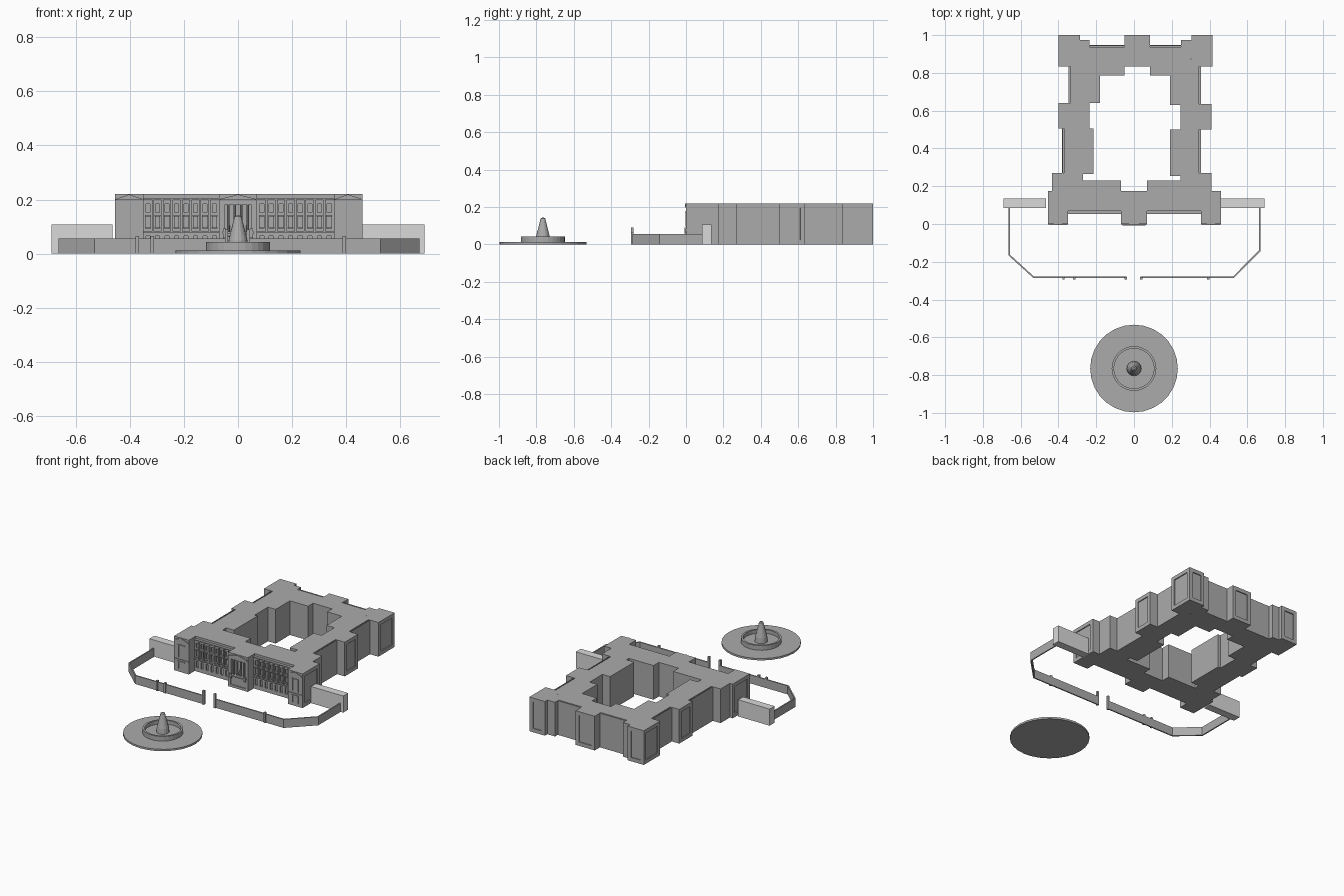
import bpy, bmesh
from mathutils import Vector

if "Cube" in bpy.data.objects:
    bpy.data.objects.remove(bpy.data.objects["Cube"], do_unlink=True)


def material(name, value):
    m = bpy.data.materials.new(name)
    m.use_nodes = True
    col = (value, value, value, 1)
    m.diffuse_color = col
    m.node_tree.nodes["Principled BSDF"].inputs["Base Color"].default_value = col
    return m


STONE = material("grey stone", 0.41)
PALE = material("pale grey stone", 0.7)
H = 0.22  # roof height


def finish(name, bm, mat=STONE):
    bmesh.ops.recalc_face_normals(bm, faces=bm.faces)
    me = bpy.data.meshes.new(name)
    bm.to_mesh(me)
    bm.free()
    me.materials.append(mat)
    ob = bpy.data.objects.new(name, me)
    bpy.context.scene.collection.objects.link(ob)
    return ob


def add_box(bm, x0, x1, y0, y1, z0, z1):
    vs = bmesh.ops.create_cube(bm, size=1)["verts"]
    for v in vs:
        v.co = Vector(((x0 + x1) / 2 + v.co.x * (x1 - x0),
                       (y0 + y1) / 2 + v.co.y * (y1 - y0),
                       (z0 + z1) / 2 + v.co.z * (z1 - z0)))
    return vs


def box(name, x0, x1, y0, y1, z0=0, z1=H, panels=(), mat=STONE, margin=0.034):
    """Box with a recessed panel on each face whose normal is listed."""
    bm = bmesh.new()
    add_box(bm, x0, x1, y0, y1, z0, z1)
    bm.normal_update()
    for d in panels:
        d = Vector(d)
        f = next(f for f in bm.faces if f.normal.dot(d) > 0.9)
        bmesh.ops.inset_region(bm, faces=[f], thickness=margin)
        ring = bmesh.ops.inset_region(bm, faces=[f], thickness=0.0005)
        for v in f.verts:
            v.co -= d * 0.006
    return finish(name, bm, mat)


LEFT, RIGHT, BACK, FRONT = (1, 0, 0), (-1, 0, 0), (0, 1, 0), (0, -1, 0)

# Pavilions and wings around the courtyard
box("front_corner_right", -0.455, -0.35, 0, 0.175, panels=[RIGHT])
box("front_corner_left", 0.355, 0.46, 0, 0.175, panels=[LEFT])
box("front_shoulder_right", -0.435, -0.27, 0.16, 0.27)
box("front_shoulder_left", 0.245, 0.41, 0.16, 0.27)
box("front_wing_right", -0.35, -0.07, 0.07, 0.23)
box("front_wing_left", 0.07, 0.355, 0.07, 0.23)
box("side_wing_right", -0.37, -0.215, 0.265, 0.505)
box("side_wing_left", 0.19, 0.345, 0.255, 0.5)
box("side_pavilion_right", -0.4, -0.235, 0.505, 0.64, panels=[RIGHT])
box("side_pavilion_left", 0.245, 0.41, 0.5, 0.635, panels=[LEFT])
box("rear_side_wing_right", -0.337, -0.18, 0.64, 0.87)
box("rear_side_wing_left", 0.19, 0.345, 0.63, 0.87)
box("rear_wing_right", -0.3, -0.05, 0.785, 0.937)
box("rear_wing_left", 0.085, 0.3, 0.785, 0.937)
box("rear_pavilion", -0.05, 0.085, 0.835, 1.0, panels=[BACK])
box("rear_corner_right", -0.4, -0.285, 0.835, 1.0, panels=[RIGHT, BACK])
box("rear_corner_left", 0.305, 0.415, 0.835, 1.0, panels=[LEFT, BACK])
box("rear_corner_shoulder_right", -0.285, -0.235, 0.875, 0.975)
box("rear_corner_shoulder_left", 0.25, 0.305, 0.875, 0.975)

# Outer wall skins with a narrow gutter behind the parapet
GAP = 0.19
for name, x0, x1, y0, y1 in [
    ("side_wall_right", -0.38, -0.37, 0.265, 0.505),
    ("side_wall_left", 0.345, 0.355, 0.255, 0.5),
    ("rear_side_wall_right", -0.347, -0.337, 0.64, 0.84),
    ("rear_side_wall_left", 0.345, 0.355, 0.63, 0.84),
    ("rear_wall_right", -0.25, -0.05, 0.937, 0.947),
    ("rear_wall_left", 0.085, 0.26, 0.937, 0.947),
]:
    box(name, x0, x1, y0, y1, 0, GAP)
    if x1 - x0 < 0.02:
        s = 1 if x0 > 0 else -1
        xo = x1 if s > 0 else x0
        box(name + "_parapet", min(xo, xo - s * 0.004), max(xo, xo - s * 0.004), y0, y1, GAP, H)
    else:
        box(name + "_parapet", x0, x1, y1 - 0.004, y1, GAP, H)


# Front wing facades: piers and bands that leave recessed windows
def facade(name, x0, x1):
    bm = bmesh.new()
    n = 8
    step = (x1 - x0) / n
    for z0, z1, y in [(0, 0.025, 0.06), (0.065, 0.095, 0.06), (0.138, 0.152, 0.06),
                      (0.183, 0.204, 0.06), (0.076, 0.082, 0.052), (0.2, 0.206, 0.053)]:
        add_box(bm, x0, x1, y, 0.07, z0, z1)
    for i in range(n + 1):
        c = x0 + i * step
        add_box(bm, max(x0, c - step * 0.28), min(x1, c + step * 0.28), 0.06, 0.07, 0, 0.2)
        if 0 < i < n:
            add_box(bm, c - 0.004, c + 0.004, 0.053, 0.061, 0.082, 0.2)
    for i in range(n):
        c = x0 + (i + 0.5) * step
        for z in (0.095, 0.14):
            add_box(bm, c - 0.011, c + 0.011, 0.053, 0.061, z - 0.003, z + 0.002)
    finish(name, bm)


facade("facade_right", -0.35, -0.07)
facade("facade_left", 0.07, 0.355)


def pediment(name, cx, half, z0=0.202):
    bm = bmesh.new()
    front = [bm.verts.new((cx + dx, -0.006, z)) for dx, z in
             ((-half, z0 - 0.004), (half, z0 - 0.004), (half, z0), (0, H - 0.001), (-half, z0))]
    f = bm.faces.new(front)
    ext = bmesh.ops.extrude_face_region(bm, geom=[f])["geom"]
    for v in ext:
        if isinstance(v, bmesh.types.BMVert):
            v.co.y = 0.001
    finish(name, bm)


# Corner pavilion fronts: pediment, window surrounds and ledge
for side, cx in (("right", -0.4025), ("left", 0.4075)):
    pediment("corner_pediment_" + side, cx, 0.05)
    bm = bmesh.new()
    add_box(bm, cx - 0.05, cx + 0.05, -0.004, 0.001, 0.076, 0.082)
    for z0, z1 in ((0.02, 0.065), (0.095, 0.17)):
        for s in (-1, 1):
            add_box(bm, cx + s * 0.02 - 0.003, cx + s * 0.02 + 0.003, -0.004, 0.001, z0, z1)
        add_box(bm, cx - 0.025, cx + 0.025, -0.005, 0.001, z1, z1 + 0.005)
    finish("corner_window_frames_" + side, bm)

# Central pavilion with a columned loggia
box("central_body", -0.07, 0.07, 0.03, 0.175)
box("central_base", -0.07, 0.07, 0, 0.03, 0, 0.08, panels=[FRONT], margin=0.022)
box("central_entablature", -0.07, 0.07, 0, 0.03, 0.18, H)
box("central_balcony", -0.06, 0.06, -0.008, 0.01, 0.074, 0.082)
for s in (-1, 1):
    side = "left" if s > 0 else "right"
    xs = sorted((s * 0.05, s * 0.07))
    box("central_pier_" + side, xs[0], xs[1], 0, 0.03, 0.08, 0.18)
    xs = sorted((s * 0.044, s * 0.056))
    box("balcony_bracket_" + side, xs[0], xs[1], -0.007, 0.001, 0.06, 0.092)
pediment("central_pediment", 0, 0.066)
bm = bmesh.new()
for x in (-0.036, -0.012, 0.012, 0.036):
    vs = bmesh.ops.create_cone(bm, segments=10, radius1=0.006, radius2=0.005, depth=0.1,
                               cap_ends=True)["verts"]
    bmesh.ops.translate(bm, verts=vs, vec=(x, 0.01, 0.13))
finish("loggia_columns", bm)

# Pale side walls
box("pale_wall_right", -0.69, -0.465, 0.085, 0.135, 0, 0.107, mat=PALE)
box("pale_wall_left", 0.46, 0.69, 0.085, 0.135, 0, 0.107, mat=PALE)


# Forecourt boundary wall
def wall(name, path, height=0.055, half=0.004):
    bm = bmesh.new()
    pts = [Vector(p) for p in path]
    rows = []
    for i, p in enumerate(pts):
        a = (p - pts[i - 1]).normalized() if i else (pts[1] - p).normalized()
        b = (pts[i + 1] - p).normalized() if i < len(pts) - 1 else a
        t = (a + b).normalized()
        n = Vector((-t.y, t.x)) * half / t.dot(a)
        rows.append([bm.verts.new((*(p + n * s), z))
                     for s, z in ((-1, 0), (1, 0), (1, height), (-1, height))])
    for r, q in zip(rows, rows[1:]):
        for k in range(4):
            j = (k + 1) % 4
            bm.faces.new((r[k], r[j], q[j], q[k]))
    bm.faces.new(rows[0])
    bm.faces.new(rows[-1])
    finish(name, bm)


wall("forecourt_wall_right", [(-0.66, 0.09), (-0.66, -0.165), (-0.53, -0.283), (-0.04, -0.283)])
wall("forecourt_wall_left", [(0.667, 0.09), (0.667, -0.14), (0.525, -0.283), (0.035, -0.283)])
for i, (x, h) in enumerate([(-0.043, 0.09), (0.038, 0.09), (-0.373, 0.066),
                            (-0.317, 0.066), (0.393, 0.066)]):
    box("wall_post_%d" % (i + 1), x - 0.006, x + 0.006, -0.294, -0.28, 0, h)


# Fountain: plinth, ring basin and tapered spout in one turned profile
def lathe(name, profile, segs, cy):
    bm = bmesh.new()
    vs = [bm.verts.new((r, 0, z)) for r, z in profile]
    es = [bm.edges.new(p) for p in zip(vs, vs[1:])]
    bmesh.ops.spin(bm, geom=vs + es, cent=(0, 0, 0), axis=(0, 0, 1), angle=6.283185307,
                   steps=segs, use_duplicate=False)
    bmesh.ops.remove_doubles(bm, verts=bm.verts, dist=0.0003)
    bmesh.ops.translate(bm, verts=bm.verts, vec=(0, cy, 0))
    return finish(name, bm)


FY = -0.765
lathe("fountain_plinth", [(0, 0), (0.232, 0), (0.232, 0.012), (0, 0.012)], 28, FY)
lathe("fountain_basin", [(0, 0.011), (0.118, 0.011), (0.118, 0.042), (0.106, 0.042),
                         (0.106, 0.018), (0, 0.018)], 28, FY)
lathe("fountain_spout", [(0, 0.015), (0.039, 0.015), (0.035, 0.05), (0.022, 0.1),
                         (0.013, 0.138), (0.006, 0.143), (0, 0.143)], 16, FY)
